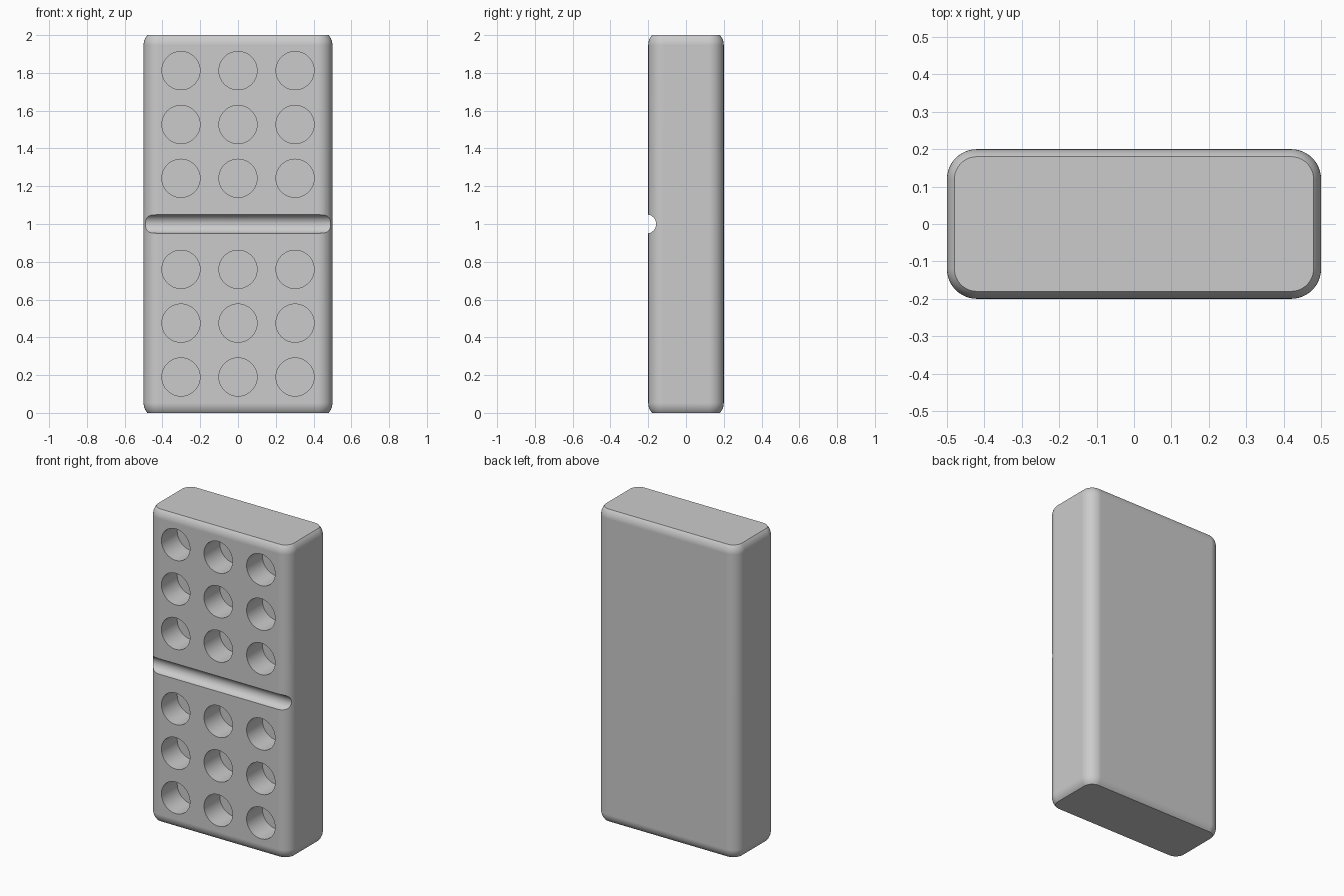
import bpy, bmesh, math
from mathutils import Matrix, Vector

if "Cube" in bpy.data.objects:
    bpy.data.objects.remove(bpy.data.objects["Cube"])

W, D, H = 1.0, 0.4, 2.0      # width, depth, height
R, INSET = 0.08, 0.02        # edge radius, inset of the flat ends
SEG = 12

grey = bpy.data.materials.new("light grey")
grey.diffuse_color = (0.6, 0.6, 0.6, 1)
grey.use_nodes = True
grey.node_tree.nodes["Principled BSDF"].inputs["Base Color"].default_value = grey.diffuse_color


def make_object(name, bm):
    bmesh.ops.recalc_face_normals(bm, faces=bm.faces)
    mesh = bpy.data.meshes.new(name)
    bm.to_mesh(mesh)
    bm.free()
    mesh.materials.append(grey)
    obj = bpy.data.objects.new(name, mesh)
    bpy.context.collection.objects.link(obj)
    return obj


def add_cylinder(bm, radius, length, centre, axis, sides):
    turn = Vector((0, 0, 1)).rotation_difference(Vector(axis)).to_matrix().to_4x4()
    bmesh.ops.create_cone(bm, cap_ends=True, segments=sides, radius1=radius,
                          radius2=radius, depth=length,
                          matrix=Matrix.Translation(centre) @ turn)


# Tile body: rounded outline whose edges round over to flat, cropped ends
theta = math.acos((R - INSET) / R)
rise = R * math.sin(theta)
profile = []
for i in range(9):
    a = theta * (1 - i / 8)
    profile.append((R * math.cos(a), rise - R * math.sin(a)))
profile += [(r, H - z) for r, z in reversed(profile)]

bm = bmesh.new()
rings = []
for r, z in profile:
    ring = []
    for k, (sx, sy) in enumerate([(1, 1), (-1, 1), (-1, -1), (1, -1)]):
        for i in range(SEG + 1):
            a = math.pi / 2 * (k + i / SEG)
            ring.append(bm.verts.new((sx * (W / 2 - R) + r * math.cos(a),
                                      sy * (D / 2 - R) + r * math.sin(a), z)))
    rings.append(ring)
n = len(rings[0])
for lo, hi in zip(rings, rings[1:]):
    for i in range(n):
        j = (i + 1) % n
        bm.faces.new((lo[i], lo[j], hi[j], hi[i]))
bm.faces.new(rings[0])
bm.faces.new(rings[-1])
body = make_object("domino_tile", bm)

# Cutter: two blocks of nine round pips and the dividing groove
PIP_R, PIP_DEPTH = 0.101, 0.16
bm = bmesh.new()
for half in (0.475, 1.527):
    for row in (-1, 0, 1):
        for col in (-1, 0, 1):
            add_cylinder(bm, PIP_R, 2 * PIP_DEPTH,
                         (col * 0.302, -D / 2, half + row * 0.285), (0, 1, 0), 48)
add_cylinder(bm, 0.05, 1.4, (0, -0.208, 1.0), (1, 0, 0), 48)
cutter = make_object("pip_and_groove_cutter", bm)
cutter.hide_render = True

# Cut the recesses and keep the result
cut = body.modifiers.new("recesses", 'BOOLEAN')
cut.operation = 'DIFFERENCE'
cut.solver = 'EXACT'
cut.object = cutter
bpy.ops.object.select_all(action='DESELECT')
bpy.context.view_layer.objects.active = body
body.select_set(True)
bpy.ops.object.modifier_apply(modifier=cut.name)
bpy.data.objects.remove(cutter)

# Smooth rounded edges, crisp rims
bpy.ops.object.shade_smooth_by_angle(angle=math.radians(30))
weighted = body.modifiers.new("flat faces", 'WEIGHTED_NORMAL')
weighted.keep_sharp = True
